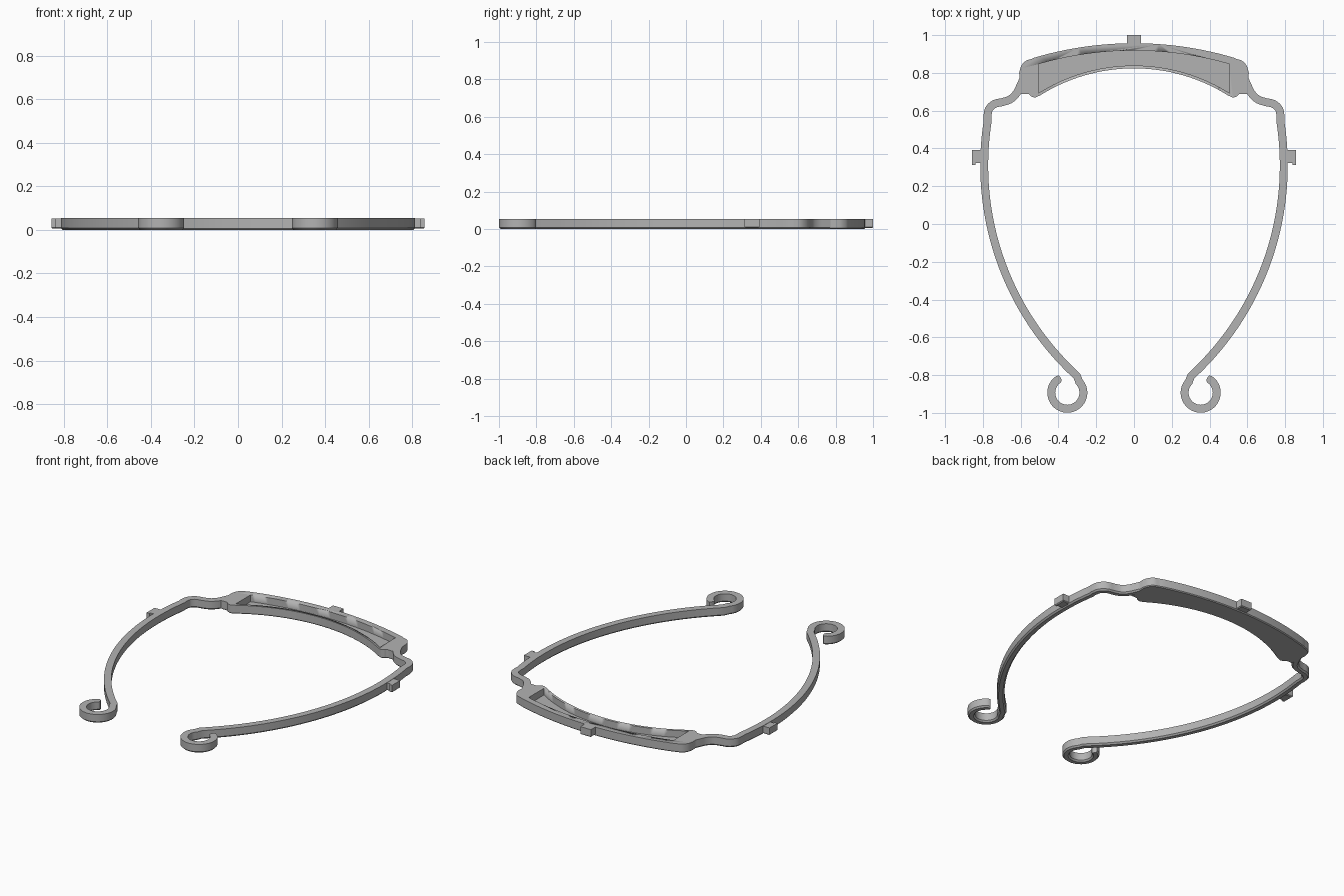
import bpy, bmesh, math
from mathutils import Vector

if "Cube" in bpy.data.objects:
    bpy.data.objects.remove(bpy.data.objects["Cube"])

HEIGHT = 0.055
CHAMFER = 0.009

grey = bpy.data.materials.new("plain grey")
grey.use_nodes = True
grey.diffuse_color = (0.45, 0.45, 0.45, 1)
grey.node_tree.nodes["Principled BSDF"].inputs["Base Color"].default_value = grey.diffuse_color


def finish(name, bm):
    bmesh.ops.recalc_face_normals(bm, faces=bm.faces)
    mesh = bpy.data.meshes.new(name)
    bm.to_mesh(mesh)
    bm.free()
    obj = bpy.data.objects.new(name, mesh)
    bpy.context.collection.objects.link(obj)
    mesh.materials.append(grey)
    bpy.ops.object.select_all(action="DESELECT")
    obj.select_set(True)
    bpy.context.view_layer.objects.active = obj
    bpy.ops.object.shade_smooth_by_angle(angle=math.radians(30))
    return obj


def arc(cx, cy, r, start, end, n):
    angles = [math.radians(start + (end - start) * i / n) for i in range(n + 1)]
    return [(cx + r * math.cos(a), cy + r * math.sin(a)) for a in angles]


def smooth(points, steps=5):
    """Catmull-Rom curve through the points."""
    p = [Vector(q) for q in points]
    p = [2 * p[0] - p[1]] + p + [2 * p[-1] - p[-2]]
    out = []
    for a, b, c, d in zip(p, p[1:], p[2:], p[3:]):
        for i in range(steps):
            t = i / steps
            out.append((2 * b + (c - a) * t + (2 * a - 5 * b + 4 * c - d) * t * t
                        + (3 * b - a - 3 * c + d) * t ** 3) / 2)
    return out + [p[-2]]


def prism(name, outline, z0, z1, chamfer=0):
    bm = bmesh.new()
    base = bm.faces.new([bm.verts.new((x, y, z0)) for x, y in outline])
    top = bmesh.ops.extrude_face_region(bm, geom=[base], use_keep_orig=True)["geom"]
    bmesh.ops.translate(bm, vec=(0, 0, z1 - z0),
                        verts=[v for v in top if isinstance(v, bmesh.types.BMVert)])
    if chamfer:
        edges = [e for e in bm.edges if all(v.co.z < z0 + 1e-5 for v in e.verts)]
        bmesh.ops.bevel(bm, geom=edges, offset=chamfer, segments=1, affect="EDGES")
    return finish(name, bm)


def strip(name, path, half, side):
    """Sweep a band with chamfered lower edges along a flat path."""
    path = [Vector((x * side, y)) for x, y in path]
    section = [(-half, HEIGHT), (half, HEIGHT), (half, CHAMFER),
               (half - CHAMFER, 0), (CHAMFER - half, 0), (-half, CHAMFER)]
    bm = bmesh.new()
    rings = []
    for i, p in enumerate(path):
        d = (path[min(i + 1, len(path) - 1)] - path[max(i - 1, 0)]).normalized()
        # the first points narrow into a rounded tip
        k = (0.35, 0.75, 0.93)[i] if i < 3 else 1
        rings.append([bm.verts.new((p.x - d.y * u * k, p.y + d.x * u * k, z)) for u, z in section])
    for a, b in zip(rings, rings[1:]):
        for j in range(6):
            bm.faces.new((a[j], a[j - 1], b[j - 1], b[j]))
    bm.faces.new(rings[0])
    bm.faces.new(rings[-1])
    return finish(name, bm)


def mirrored(half):
    """Close an outline given from the centre line round the +x side."""
    return half + [(-x, y) for x, y in reversed(half) if x > 1e-4]


def bow(apex, r, x_from, x_to, n=20):
    """Shallow arc whose highest point is on the centre line."""
    xs = [x_from + (x_to - x_from) * i / n for i in range(n + 1)]
    return [(x, apex - r + math.sqrt(r * r - x * x)) for x in xs]


# Arched front band, with rounded shoulders and small feet
shoulder = smooth([(0.54, 0.875), (0.575, 0.862), (0.598, 0.835), (0.608, 0.8)])
feet = smooth([(0.6, 0.688), (0.56, 0.688), (0.545, 0.676), (0.525, 0.67), (0.508, 0.676)])
outline = (bow(0.957, 1.86, 0, 0.53) + [tuple(p) for p in shoulder + feet]
           + bow(0.824, 0.934, 0.495, 0))
# the last point is already on the centre line
band = prism("arched_band", mirrored(outline), 0, HEIGHT, CHAMFER * 0.6)

# Long tray cut into the band
pocket = bow(0.918, 1.82, 0, 0.505) + bow(0.839, 0.949, 0.505, 0)
cutter = prism("tray_cutter", mirrored(pocket), 0.012, HEIGHT + 0.05)
cutter.hide_render = True
cut = band.modifiers.new("tray", "BOOLEAN")
cut.operation = "DIFFERENCE"
cut.solver = "EXACT"
cut.object = cutter
bpy.context.view_layer.objects.active = band
bpy.ops.object.modifier_apply(modifier="tray")
bpy.data.objects.remove(cutter)

# Side arms: curled hook, long bowed arm, and bend into the band
hook = arc(0.353, -0.893, 0.085, 52, -222, 36)
tip = [(0.421, -0.812), (0.419, -0.814), (0.414, -0.818)]
tip = [(0.353 + 0.085 * math.cos(math.radians(a)), -0.893 + 0.085 * math.sin(math.radians(a)))
       for a in (66, 64, 59)]
arm = arc(-0.718, 0.31, 1.511, -47.5, 9, 40)
bend = smooth([(0.776, 0.57), (0.768, 0.608), (0.738, 0.636), (0.695, 0.646),
               (0.652, 0.662), (0.62, 0.695), (0.598, 0.74), (0.58, 0.78)])
path = tip + hook + arm + [tuple(p) for p in bend]
for side, label in ((1, "left"), (-1, "right")):
    strip(label + "_arm", path, 0.021, side)
    # Outer peg with a stepped front edge
    peg = [(0.795, 0.385), (0.813, 0.385), (0.813, 0.392), (0.857, 0.392), (0.857, 0.313),
           (0.838, 0.313), (0.838, 0.322), (0.795, 0.322)]
    prism(label + "_peg", [(x * side, y) for x, y in peg], 0.006, HEIGHT - 0.002, 0.005)

# Peg on the crown of the band
prism("crown_peg", [(-0.037, 0.94), (0.037, 0.94), (0.037, 1), (-0.037, 1)], 0.006, HEIGHT, 0.005)
